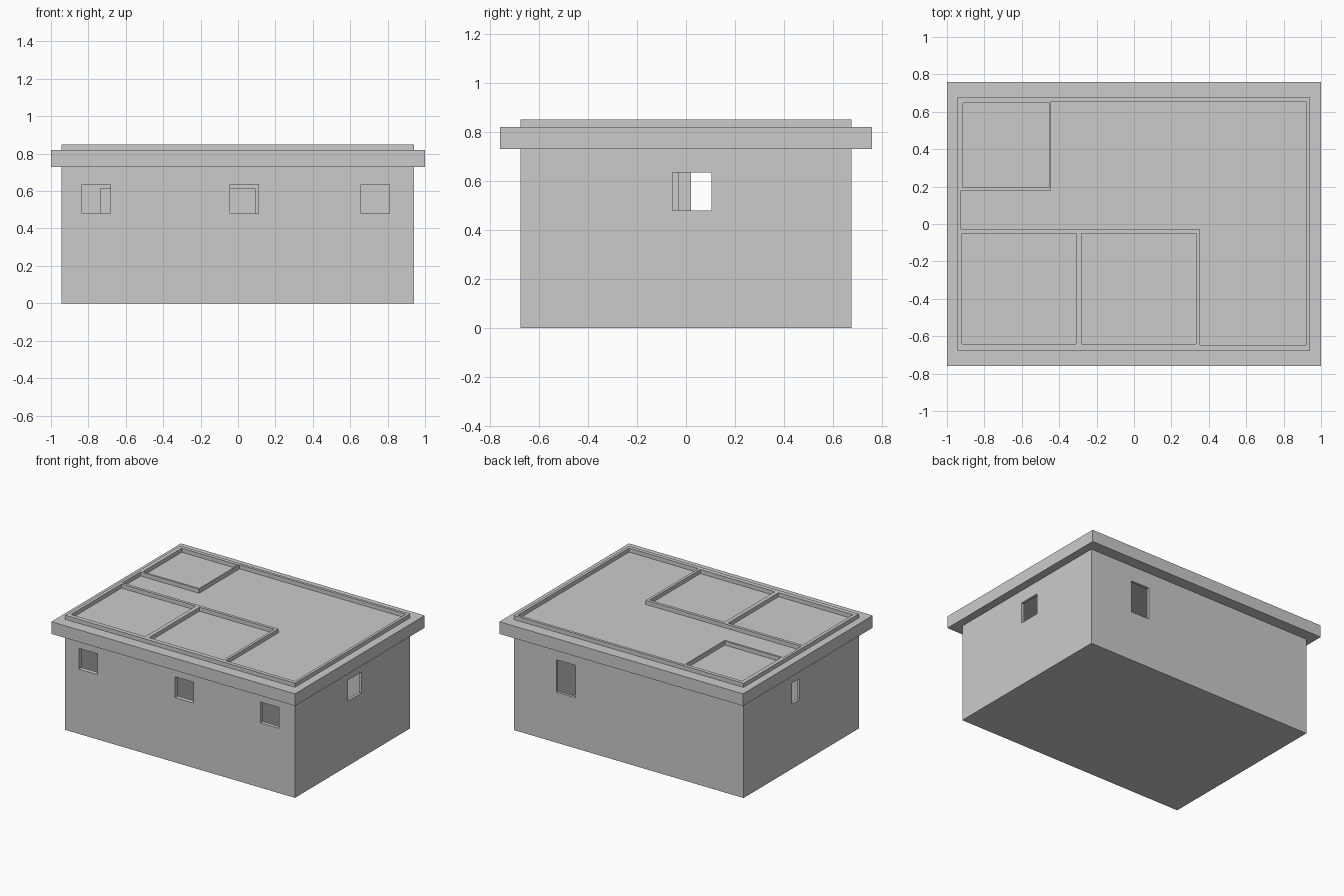
import bpy, bmesh

if "Cube" in bpy.data.objects:
    bpy.data.objects.remove(bpy.data.objects["Cube"])


def rect(x0, x1, y0, y1):
    return [(x0, y0), (x1, y0), (x1, y1), (x0, y1)]


def prisms(name, parts):
    """One object from several (outline, z0, z1) vertical prisms."""
    bm = bmesh.new()
    for outline, z0, z1 in parts:
        base = bm.faces.new([bm.verts.new((x, y, z0)) for x, y in outline])
        ext = bmesh.ops.extrude_face_region(bm, geom=[base], use_keep_orig=True)
        top = [v for v in ext["geom"] if isinstance(v, bmesh.types.BMVert)]
        bmesh.ops.translate(bm, verts=top, vec=(0, 0, z1 - z0))
    bmesh.ops.recalc_face_normals(bm, faces=bm.faces)
    mesh = bpy.data.meshes.new(name)
    bm.to_mesh(mesh)
    bm.free()
    ob = bpy.data.objects.new(name, mesh)
    bpy.context.collection.objects.link(ob)
    return ob


def cut(target, cutter):
    cutter.hide_render = True
    cutter.display_type = 'WIRE'
    mod = target.modifiers.new(cutter.name, 'BOOLEAN')
    mod.operation = 'DIFFERENCE'
    mod.solver = 'EXACT'
    mod.object = cutter
    bpy.context.view_layer.objects.active = target
    bpy.ops.object.modifier_apply(modifier=mod.name)
    bpy.data.objects.remove(cutter)


# walls with a thin floor, hollowed into four rooms
walls = prisms("walls", [(rect(-0.945, 0.94, -0.675, 0.675), 0, 0.85)])
main_room = [(-0.925, -0.03), (0.352, -0.03), (0.352, -0.647), (0.92, -0.647),
             (0.92, 0.655), (-0.445, 0.655), (-0.445, 0.18), (-0.925, 0.18)]
rooms = [rect(-0.915, -0.455, 0.195, 0.648),
         rect(-0.92, -0.31, -0.642, -0.052),
         rect(-0.28, 0.332, -0.642, -0.052),
         main_room]
cut(walls, prisms("room_cutter", [(r, 0.005, 1.0) for r in rooms]))

# windows: three at the front, one on each other side
openings = [(rect(x, x + 0.152, -0.75, -0.6), 0.48, 0.635)
            for x in (-0.833, -0.043, 0.657)]
openings += [(rect(0.9, 1.0, -0.055, 0.105), 0.48, 0.635),
             (rect(-1.0, -0.9, 0.02, 0.105), 0.48, 0.635),
             (rect(0.435, 0.59, 0.6, 0.75), 0.375, 0.615)]
# inner doorways
openings += [(rect(x, x + 0.2, y, y + 0.06), 0.005, 0.615)
             for x, y in ((-0.735, -0.07), (-0.11, -0.07), (-0.735, 0.16))]
cut(walls, prisms("opening_cutter", openings))

# roof slab, with the wall tops standing just above it
prisms("roof_slab", [(rect(-1, 1, -0.76, 0.76), 0.73, 0.82)])
